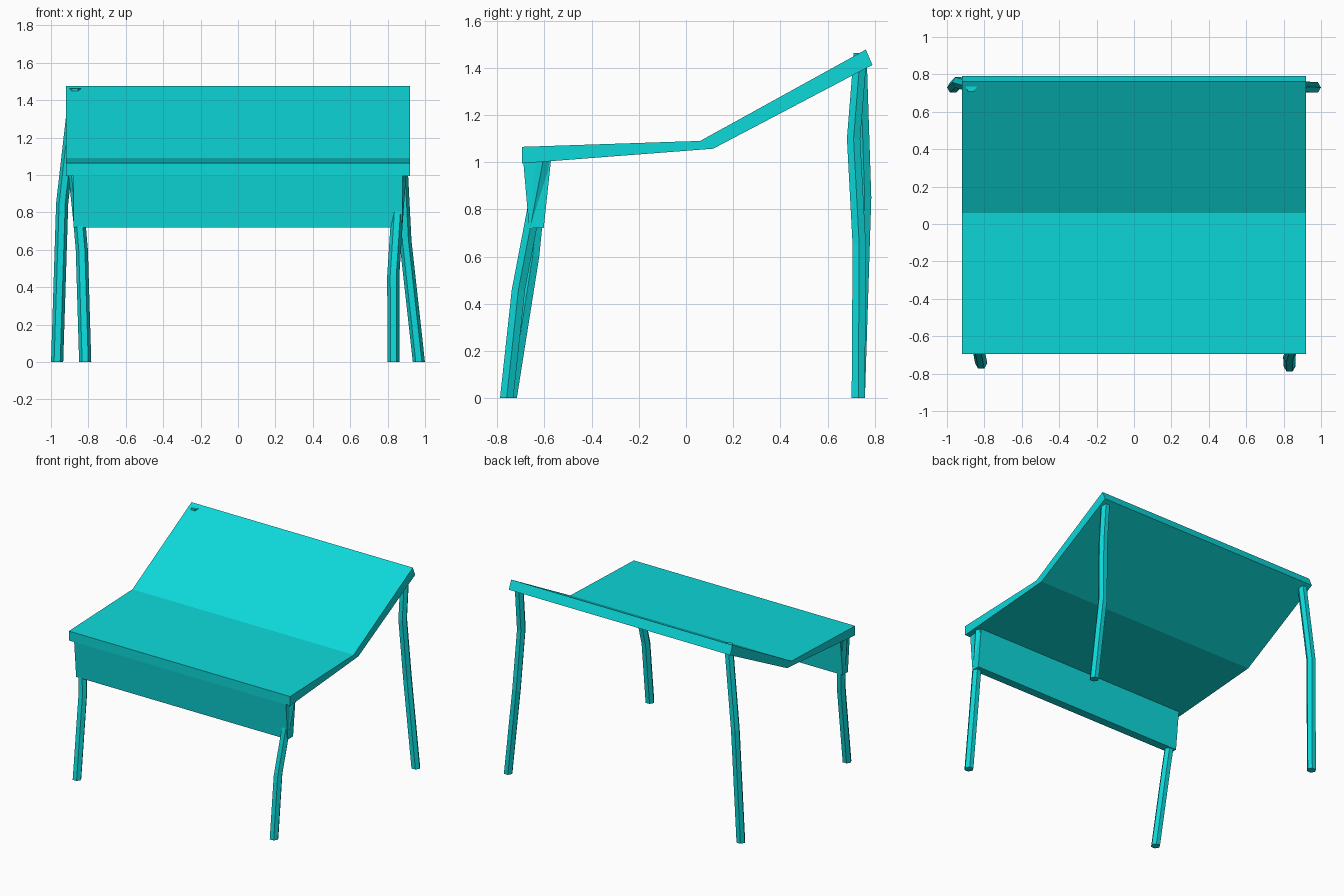
import bpy
import math

cube = bpy.data.objects.get("Cube")
if cube:
    bpy.data.objects.remove(cube, do_unlink=True)

# Single turquoise colour
TURQUOISE = (0.004, 0.69, 0.70, 1.0)
paint = bpy.data.materials.new("turquoise")
paint.use_nodes = True
paint.diffuse_color = TURQUOISE
paint.node_tree.nodes["Principled BSDF"].inputs["Base Color"].default_value = TURQUOISE


def loft(name, rings):
    """Skin equal-length rings of points and cap both ends."""
    n = len(rings[0])
    verts = [p for ring in rings for p in ring]
    faces = [tuple(range(n))[::-1], tuple(range(len(verts) - n, len(verts)))]
    for r in range(len(rings) - 1):
        for i in range(n):
            a, b = r * n + i, r * n + (i + 1) % n
            faces.append((a, b, b + n, a + n))
    mesh = bpy.data.meshes.new(name)
    mesh.from_pydata(verts, [], faces)
    mesh.materials.append(paint)
    obj = bpy.data.objects.new(name, mesh)
    bpy.context.collection.objects.link(obj)
    return obj


def panel(name, profile, half_width):
    """Extrude a y-z profile across x."""
    return loft(name, [[(x, y, z) for y, z in profile]
                       for x in (-half_width, half_width)])


def leg(name, path, radius=0.0325):
    """Six-sided bent leg with level rings along the path."""
    angles = [math.radians(60 * i) for i in range(6)]
    return loft(name, [[(x + radius * math.cos(a), y + radius * math.sin(a), z)
                        for a in angles] for x, y, z in path])


# Bent sheet: flat front half, rising rear half
panel("seat_sheet", [(-0.695, 0.995), (0.115, 1.057), (0.79, 1.412),
                     (0.762, 1.477), (0.06, 1.09), (-0.695, 1.065)], 0.92)

# Tapered apron under the front edge
panel("front_apron", [(-0.665, 0.72), (-0.603, 0.72),
                      (-0.572, 1.01), (-0.69, 1.01)], 0.88)

# Legs, each with its own slight bend
leg("back_right_leg", [(-0.967, 0.73, 0), (-0.94, 0.757, 0.85),
                       (-0.87, 0.737, 1.462)])
leg("back_left_leg", [(0.967, 0.73, 0), (0.895, 0.734, 0.65),
                      (0.872, 0.71, 1.1), (0.872, 0.735, 1.41)])
leg("front_right_leg", [(-0.817, -0.745, 0), (-0.835, -0.65, 0.6),
                        (-0.848, -0.635, 0.75), (-0.875, -0.62, 1.01)])
leg("front_left_leg", [(0.832, -0.76, 0), (0.83, -0.71, 0.46),
                       (0.852, -0.645, 0.8), (0.868, -0.605, 1.01)])

# Make every face point outward
import bmesh
for obj in bpy.context.collection.objects:
    if obj.type == 'MESH' and paint.name in obj.data.materials:
        bm = bmesh.new()
        bm.from_mesh(obj.data)
        bmesh.ops.recalc_face_normals(bm, faces=bm.faces)
        bm.to_mesh(obj.data)
        bm.free()
